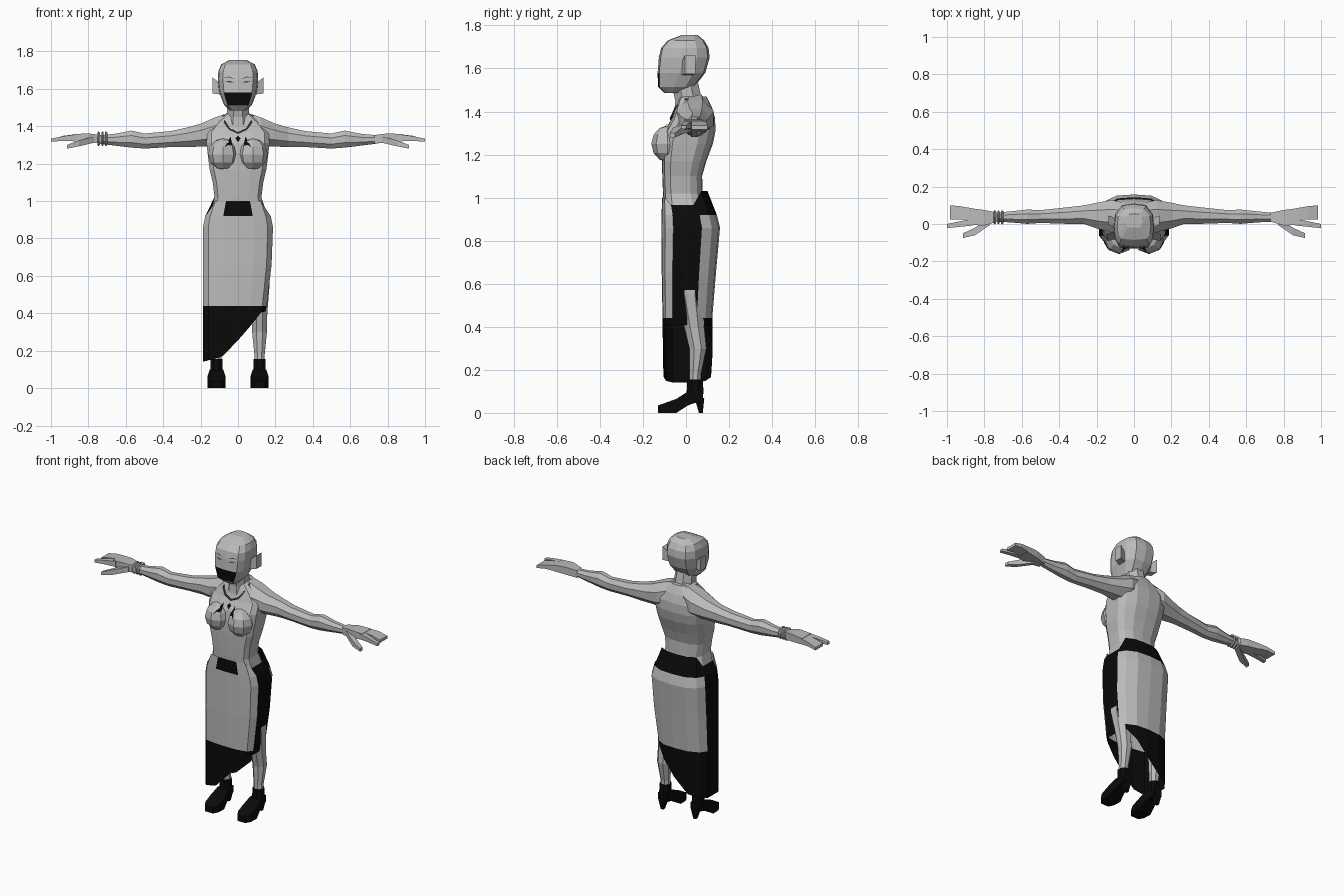
import bpy, bmesh, math
from mathutils import Vector
from mathutils.bvhtree import BVHTree

if "Cube" in bpy.data.objects:
    bpy.data.objects.remove(bpy.data.objects["Cube"])


def material(name, v):
    m = bpy.data.materials.new(name)
    m.diffuse_color = (v, v, v, 1)
    m.use_nodes = True
    m.node_tree.nodes["Principled BSDF"].inputs["Base Color"].default_value = m.diffuse_color
    return m


GRAY, BLACK, DARK = material("light_gray", 0.5), material("black", 0.003), material("dark_gray", 0.06)
surfaces = []  # trees used to lay thin details on the body


def finish(name, bm, mats, keep=False):
    bmesh.ops.recalc_face_normals(bm, faces=bm.faces)
    if keep:
        surfaces.append(BVHTree.FromBMesh(bm))
    me = bpy.data.meshes.new(name)
    bm.to_mesh(me)
    bm.free()
    for m in mats:
        me.materials.append(m)
    ob = bpy.data.objects.new(name, me)
    bpy.context.collection.objects.link(ob)
    return ob


def loft(name, rings, mats=(GRAY,), caps=True, rule=None, keep=False):
    """Skin a list of equal point rings; rule(level, segment) picks the material."""
    bm = bmesh.new()
    vs = [[bm.verts.new(p) for p in r] for r in rings]
    n = len(vs[0])
    for i in range(len(vs) - 1):
        for j in range(n):
            k = (j + 1) % n
            f = bm.faces.new((vs[i][j], vs[i][k], vs[i + 1][k], vs[i + 1][j]))
            if rule:
                f.material_index = rule(i, j)
    if caps:
        bm.faces.new(vs[0])
        bm.faces.new(vs[-1])
    return finish(name, bm, mats, keep)


def section(half):
    """Mirror a half outline that runs from front centre to back centre."""
    return half + [(-x, y) for x, y in half[-2:0:-1]]


BODY = section([(0, -1), (.45, -.98), (.85, -.88), (1, -.6), (1, .38), (.85, .72), (.5, .95), (0, 1)])
HEAD = section([(0, -1), (.75, -.93), (.95, -.6), (1, -.1), (.93, .5), (.6, .92), (0, 1)])
OCT = [(math.cos(a), math.sin(a)) for a in (math.pi * (i + .5) / 4 for i in range(8))]
BOX = [(1, 1), (-1, 1), (-1, -1), (1, -1)]


def level(sec, z, w, y0, y1, cx=0):
    return [(cx + w * x, (y0 + y1) / 2 + y * (y1 - y0) / 2, z) for x, y in sec]


def across(sec, s, x, y0, y1, z0, z1):
    k = 1.06 if sec is OCT else 1
    return [(s * x, (y0 + y1) / 2 + a * k * (y1 - y0) / 2, (z0 + z1) / 2 + b * k * (z1 - z0) / 2) for a, b in sec]


# torso and neck
loft("torso", [level(BODY, *r) for r in [
    (.93, .15, -.1, .1), (1.02, .125, -.107, .078), (1.1, .135, -.11, .075), (1.17, .152, -.112, .095),
    (1.25, .162, -.11, .125), (1.31, .168, -.1, .137), (1.37, .165, -.065, .135),
    (1.42, .12, -.048, .12), (1.47, .06, -.03, .095)]], keep=True)
loft("neck", [level(OCT, *r) for r in [
    (1.4, .075, -.06, .09), (1.45, .066, -.055, .08), (1.54, .062, -.075, .06)]], keep=True)

# head, with the front of the jaw covered in black
loft("head", [level(HEAD, *r) for r in [
    (1.485, .045, -.1, -.02), (1.515, .075, -.13, .04), (1.58, .1, -.132, .09), (1.65, .108, -.126, .11),
    (1.695, .105, -.116, .105), (1.73, .09, -.085, .085), (1.755, .045, -.02, .055)]],
    (GRAY, BLACK), rule=lambda i, j: int(i == 1 and j in (0, 11)), keep=True)

# skirt: slanted waist, black side panels, back band, buckle and diagonal hem
HEM = [(-.19, .14), (-.08, .17), (.06, .32), (.1, .4), (.2, .42)]


def hem_height(x):
    for (xa, za), (xb, zb) in zip(HEM, HEM[1:]):
        if x <= xb:
            return za + (zb - za) * max(0, x - xa) / (xb - xa)
    return .42


def skirt_rule(i, j):
    if i == 4 or j in (3, 10):
        return 1
    return int(i == 0 and j in (0, 13, 4, 5, 6, 7, 8, 9))


rings = [level(BODY, *r) for r in [
    (1, .143, -.112, .1), (.92, .175, -.113, .143), (.86, .187, -.113, .158), (.66, .187, -.113, .14),
    (.44, .187, -.109, .122), (.43, .187, -.107, .122)]]
rings[0] = [(x, y, z + (.03 if y > .06 else -.035 if abs(x) > .13 else 0)) for x, y, z in rings[0]]
for i, k in ((3, .96), (4, .82), (5, .78)):
    rings[i] = [(x * k if x > 0 else x, y, z) for x, y, z in rings[i]]
rings[5] = [(x, y, hem_height(x)) for x, y, z in rings[5]]
loft("skirt", rings, (GRAY, BLACK), caps=False, rule=skirt_rule)

for s, side in ((-1, "right"), (1, "left")):
    # bust
    bm = bmesh.new()
    bmesh.ops.create_uvsphere(bm, u_segments=8, v_segments=6, radius=1)
    for v in bm.verts:
        v.co = Vector((s * .08 + v.co.x * .08, -.085 + v.co.y * .076, 1.25 + v.co.z * .085))
    finish(side + "_bust", bm, (GRAY,), True)

    # arm from neck root to wrist
    loft(side + "_arm", [across(OCT, s, *r) for r in [
        (.03, -.02, .11, 1.32, 1.48), (.12, -.045, .13, 1.29, 1.45), (.2, -.025, .115, 1.29, 1.415),
        (.27, .0, .1, 1.288, 1.395), (.36, .0, .09, 1.288, 1.375), (.5, .005, .075, 1.28, 1.362),
        (.57, .0, .078, 1.285, 1.378), (.66, .008, .068, 1.296, 1.36), (.75, .012, .06, 1.308, 1.352)]], keep=True)

    # hand parts
    for part, rs in {
        "palm": [(.73, .012, .06, 1.307, 1.353), (.8, -.008, .075, 1.315, 1.362), (.88, -.005, .085, 1.32, 1.358)],
        "fingers": [(.87, .022, .085, 1.322, 1.357), (.93, .025, .095, 1.325, 1.35), (.985, .025, .1, 1.317, 1.335)],
        "index_finger": [(.86, -.008, .028, 1.322, 1.357), (.93, -.015, .015, 1.322, 1.348), (1, -.022, .0, 1.318, 1.334)],
        "thumb": [(.77, -.005, .035, 1.312, 1.345), (.85, -.06, -.02, 1.293, 1.325), (.915, -.075, -.05, 1.28, 1.3)],
    }.items():
        loft(f"{side}_{part}", [across(BOX, s, *r) for r in rs])

    # ear
    loft(side + "_ear", [across(BOX, s, .095, -.02, .03, 1.57, 1.63), across(BOX, s, .135, -.005, .045, 1.575, 1.66)])

    # leg, shoe and heel
    c = s * .115
    loft(side + "_leg", [level(OCT, z, w, a, b, c) for z, w, a, b in [
        (.12, .03, .012, .07), (.18, .03, .015, .072), (.3, .043, .012, .098), (.4, .045, -.012, .088),
        (.55, .058, -.045, .08), (.75, .062, -.06, .09)]])
    loft(side + "_ankle_boot", [level(OCT, z, w, a, b, c) for z, w, a, b in [
        (.045, .032, -.02, .078), (.1, .036, .0, .085), (.155, .034, .003, .08)]], (BLACK,))
    loft(side + "_shoe", [[(c + a * w, y, z0 if b < 0 else z1) for a, b in BOX] for y, z0, z1, w in [
        (-.13, 0, .035, .028), (-.1, 0, .045, .045), (-.045, 0, .065, .048), (.01, .035, .1, .036),
        (.08, .06, .1, .028)]], (BLACK,))
    loft(side + "_heel", [level(BOX, 0, .009, .06, .078, c), level(BOX, .07, .024, .04, .085, c)], (BLACK,))


def on_front(x, z, lift):
    """Point on the frontmost body surface at x, z."""
    hits = [t.ray_cast(Vector((x, -1, z)), Vector((0, 1, 0)))[0] for t in surfaces]
    return (x, min([h.y for h in hits if h] or [0]) - lift, z)


def plate(name, outline, mat):
    bm = bmesh.new()
    f = bm.faces.new([bm.verts.new(on_front(x, z, .004)) for x, z in outline])
    bmesh.ops.triangulate(bm, faces=[f])
    finish(name, bm, (mat,))


# painted chest shapes, brows and eyes
for s in (-1, 1):
    plate("chest_mark", [(s * x, z) for x, z in [(.04, 1.345), (.07, 1.29), (.052, 1.3), (.03, 1.295)]], BLACK)
    plate("brow", [(s * x, z) for x, z in [(.015, 1.652), (.05, 1.667), (.08, 1.658), (.05, 1.661)]], DARK)
    plate("eye", [(s * x, z) for x, z in [(.02, 1.634), (.045, 1.643), (.07, 1.638), (.045, 1.634)]], DARK)
plate("pendant", [(0, 1.35), (.014, 1.335), (0, 1.315), (-.014, 1.335)], BLACK)

# necklace cord
cu = bpy.data.curves.new("necklace", "CURVE")
cu.dimensions = "3D"
cu.bevel_depth, cu.bevel_resolution = .005, 0
line = [(-.078, 1.46), (-.07, 1.42), (-.045, 1.385), (0, 1.365), (.045, 1.385), (.07, 1.42), (.078, 1.46)]
sp = cu.splines.new("POLY")
sp.points.add(len(line) - 1)
for p, (x, z) in zip(sp.points, line):
    p.co = (*on_front(x, z, .004), 1)
cu.materials.append(DARK)
bpy.context.collection.objects.link(bpy.data.objects.new("necklace", cu))

# bracelets on one wrist
for x in (.705, .725, .745):
    bpy.ops.mesh.primitive_torus_add(major_segments=10, minor_segments=4, major_radius=.034, minor_radius=.006,
                                     location=(-x, .036, 1.333), rotation=(0, math.pi / 2, 0))
    bpy.context.object.name = "bracelet"
    bpy.context.object.data.materials.append(GRAY)
